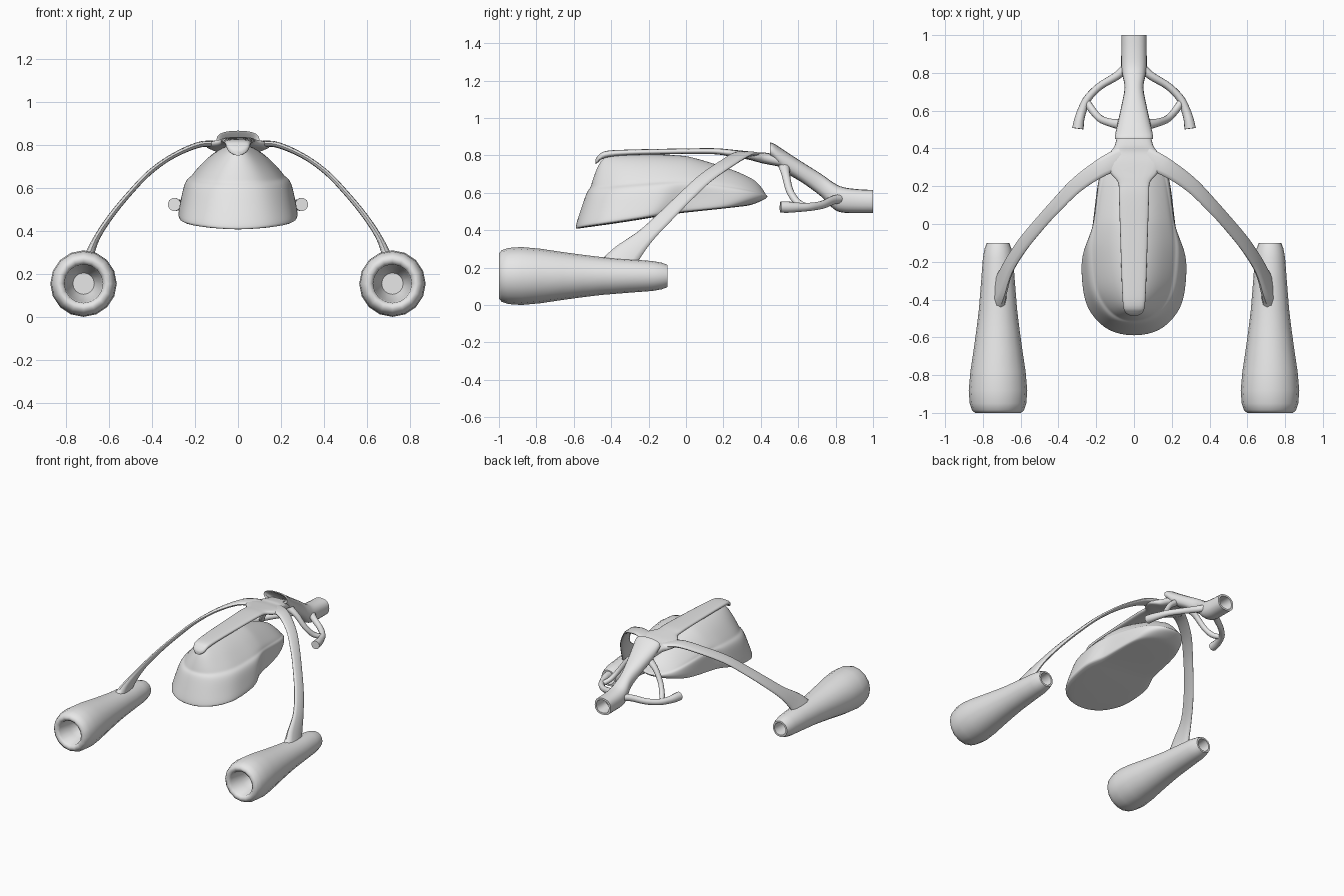
import bpy, bmesh, math
from mathutils import Vector

if "Cube" in bpy.data.objects:
    bpy.data.objects.remove(bpy.data.objects["Cube"])

grey = bpy.data.materials.new("light grey")
grey.diffuse_color = (0.8, 0.8, 0.8, 1)
grey.use_nodes = True
grey.node_tree.nodes["Principled BSDF"].inputs["Base Color"].default_value = grey.diffuse_color


def finish(name, bm, mirror=False, subsurf=0, angle=50):
    bmesh.ops.remove_doubles(bm, verts=bm.verts, dist=1e-5)
    bmesh.ops.recalc_face_normals(bm, faces=bm.faces)
    me = bpy.data.meshes.new(name)
    bm.to_mesh(me)
    bm.free()
    me.materials.append(grey)
    me.shade_smooth()
    me.set_sharp_from_angle(angle=math.radians(angle))
    ob = bpy.data.objects.new(name, me)
    bpy.context.collection.objects.link(ob)
    if mirror:
        ob.modifiers.new("Mirror", "MIRROR")
    if subsurf:
        m = ob.modifiers.new("Subsurf", "SUBSURF")
        m.levels = m.render_levels = subsurf
    return ob


def resample(rows, k):
    """Catmull-Rom through rows of numbers, k steps per span."""
    out = []
    for i in range(len(rows) - 1):
        a, b, c, d = (rows[max(i - 1, 0)], rows[i], rows[i + 1],
                      rows[min(i + 2, len(rows) - 1)])
        for j in range(k):
            t = j / k
            out.append([0.5 * (2 * q + (r - p) * t + (2 * p - 5 * q + 4 * r - s) * t * t
                               + (3 * q - p - 3 * r + s) * t ** 3)
                        for p, q, r, s in zip(a, b, c, d)])
    return out + [list(rows[-1])]


def loft(name, rings, n=16, power=2, mirror=False, angle=50):
    """Skin superellipse rings, each (centre, axis a, axis b)."""
    bm = bmesh.new()
    e = 2 / power
    loops = []
    for c, a, b in rings:
        loop = []
        for i in range(n):
            t = 2 * math.pi * i / n
            u, v = math.cos(t), math.sin(t)
            u = math.copysign(abs(u) ** e, u)
            v = math.copysign(abs(v) ** e, v)
            loop.append(bm.verts.new(c + a * u + b * v))
        loops.append(loop)
    for p, q in zip(loops, loops[1:]):
        for i in range(n):
            j = (i + 1) % n
            bm.faces.new((p[i], p[j], q[j], q[i]))
    bm.faces.new(loops[0])
    bm.faces.new(loops[-1])
    return finish(name, bm, mirror, angle=angle)


def section(x, y, z, hw, hh):
    return Vector((x, y, z)), Vector((hw, 0, 0)), Vector((0, 0, hh))


def sweep(name, rows, k=5, **kw):
    """Sweep along rows of x, y, z, half width, half thickness."""
    rows = resample(rows, k)
    rings = []
    for i, r in enumerate(rows):
        t = (Vector(rows[min(i + 1, len(rows) - 1)][:3])
             - Vector(rows[max(i - 1, 0)][:3])).normalized()
        nrm = Vector((-t.z, 0, t.x)) if abs(t.z) > 0.02 or abs(t.x) > 0.02 else Vector((0, 0, 1))
        nrm.normalize()
        w = t.cross(nrm).normalized()
        nrm = w.cross(t).normalized()
        rings.append((Vector(r[:3]), w * r[3], nrm * r[4]))
    return loft(name, rings, mirror=True, **kw)


def lerp(table, y):
    for (a, p), (b, q) in zip(table, table[1:]):
        if y <= b:
            return p + (q - p) * (y - a) / (b - a)
    return table[-1][1]


# hull: stacked outlines between a belly line and a ridge line
belly = [(-.6, .405), (-.31, .445), (-.06, .488), (.18, .513), (.37, .535), (.45, .56)]
ridge = [(-.6, .80), (-.2, .812), (0, .80), (.1, .78), (.3, .705), (.4, .65), (.45, .59)]
along = [0, .015, .06, .15, .25, .38, .45, .52, .58, .8, .9, .97, 1]
low = [0, .36, .64, .89, .97, 1, .97, .84, .78, .71, .60, .36, 0]
high = [0, .36, .62, .87, .96, 1, 1, .97, .93, .78, .62, .36, 0]
# height fraction, rear y, front y, half width, blend to the upper outline
levels = [(0, -.59, .33, .27, 0), (.025, -.598, .37, .285, 0), (.2, -.575, .435, .272, 0),
          (.42, -.545, .445, .255, .3), (.51, -.53, .445, .238, .6), (.54, -.515, .44, .218, .8),
          (.6, -.51, .435, .205, 1), (.75, -.49, .425, .16, 1), (.87, -.47, .41, .115, 1),
          (.97, -.44, .385, .06, 1), (1, -.40, .35, 0, 1)]
bm = bmesh.new()
sides = []
for s in (1, -1):
    grid = []
    for t, yr, yf, w, k in levels:
        row = []
        for u, f, g in zip(along, low, high):
            y = yr + (yf - yr) * u
            zb, zt = lerp(belly, y), lerp(ridge, y)
            row.append(bm.verts.new((s * w * (f + (g - f) * k), y, zb + (zt - zb) * t)))
        grid.append(row)
    for p, q in zip(grid, grid[1:]):
        for i in range(len(along) - 1):
            bm.faces.new((p[i], p[i + 1], q[i + 1], q[i]))
    sides.append(grid[0])
for i in range(len(along) - 1):
    bm.faces.new((sides[0][i], sides[0][i + 1], sides[1][i + 1], sides[1][i]))
bmesh.ops.remove_doubles(bm, verts=bm.verts, dist=1e-5)
bmesh.ops.dissolve_degenerate(bm, edges=bm.edges, dist=1e-5)
finish("hull", bm, subsurf=2, angle=180)

# spine strip widening into the hub: y, half width, z, half height
spine = [(-.485, .02, .765, .012), (-.47, .045, .78, .018), (-.43, .058, .805, .018),
         (-.3, .065, .816, .015), (0, .075, .822, .015), (.15, .08, .822, .016),
         (.22, .085, .815, .018), (.27, .125, .808, .02), (.33, .15, .80, .022),
         (.38, .125, .79, .025), (.42, .10, .785, .03), (.5, .085, .77, .03)]
loft("spine_and_hub", [section(0, y, z, w, h) for y, w, z, h in resample(spine, 4)],
     n=20, power=3)

# neck from the open scoop down to the hollow tail socket
neck = [(.45, .10, .828, .04), (.47, .10, .818, .045), (.52, .09, .773, .057),
        (.62, .068, .71, .055), (.72, .05, .642, .06), (.79, .062, .583, .07),
        (.84, .068, .562, .068), (.92, .067, .555, .064), (1, .067, .553, .062)]
scoop = [(.58, .05, .74, .02), (.455, .085, .83, .027)]
socket = [(1, .052, .553, .048), (.9, .045, .556, .042)]
rows = scoop + resample(neck, 4) + socket
loft("neck_and_socket", [section(0, y, z, w, h) for y, w, z, h in rows], n=20, power=2.4)

# curved flat arms carrying the pods
sweep("pod_arm", [(.06, .35, .80, .06, .015), (.17, .30, .805, .048, .014),
                  (.3, .21, .752, .042, .012), (.41, .10, .675, .04, .012),
                  (.5, 0, .582, .04, .012), (.59, -.11, .473, .042, .013),
                  (.66, -.22, .365, .048, .015), (.70, -.32, .265, .075, .024),
                  (.715, -.36, .20, .10, .04)], n=12, power=2.6)

# hollow pods: y, radius from the front bore round to the rear bore
pod = [(-.8, .05), (-.88, .085), (-.985, .09), (-1, .105), (-1, .122), (-.985, .138),
       (-.95, .15), (-.88, .155), (-.78, .146), (-.66, .128), (-.55, .113), (-.45, .101),
       (-.3, .089), (-.18, .08), (-.13, .071), (-.1, .06), (-.1, .047), (-.2, .042)]
loft("pod", [section(.72, y, .155, r, r) for y, r in pod], n=16, mirror=True, angle=60)

# fork bars beside the neck and their struts
sweep("fork_bar", [(.03, .84, .57, .025, .025), (.09, .785, .56, .022, .024),
                   (.18, .73, .536, .02, .022), (.245, .665, .525, .021, .022),
                   (.275, .60, .522, .024, .025), (.29, .55, .523, .027, .03),
                   (.297, .505, .524, .031, .031)], n=12)
sweep("fork_strut", [(.06, .525, .74, .03, .025), (.12, .535, .69, .022, .02),
                     (.175, .555, .61, .02, .018), (.215, .595, .55, .02, .018),
                     (.25, .645, .524, .02, .018)], n=12)
